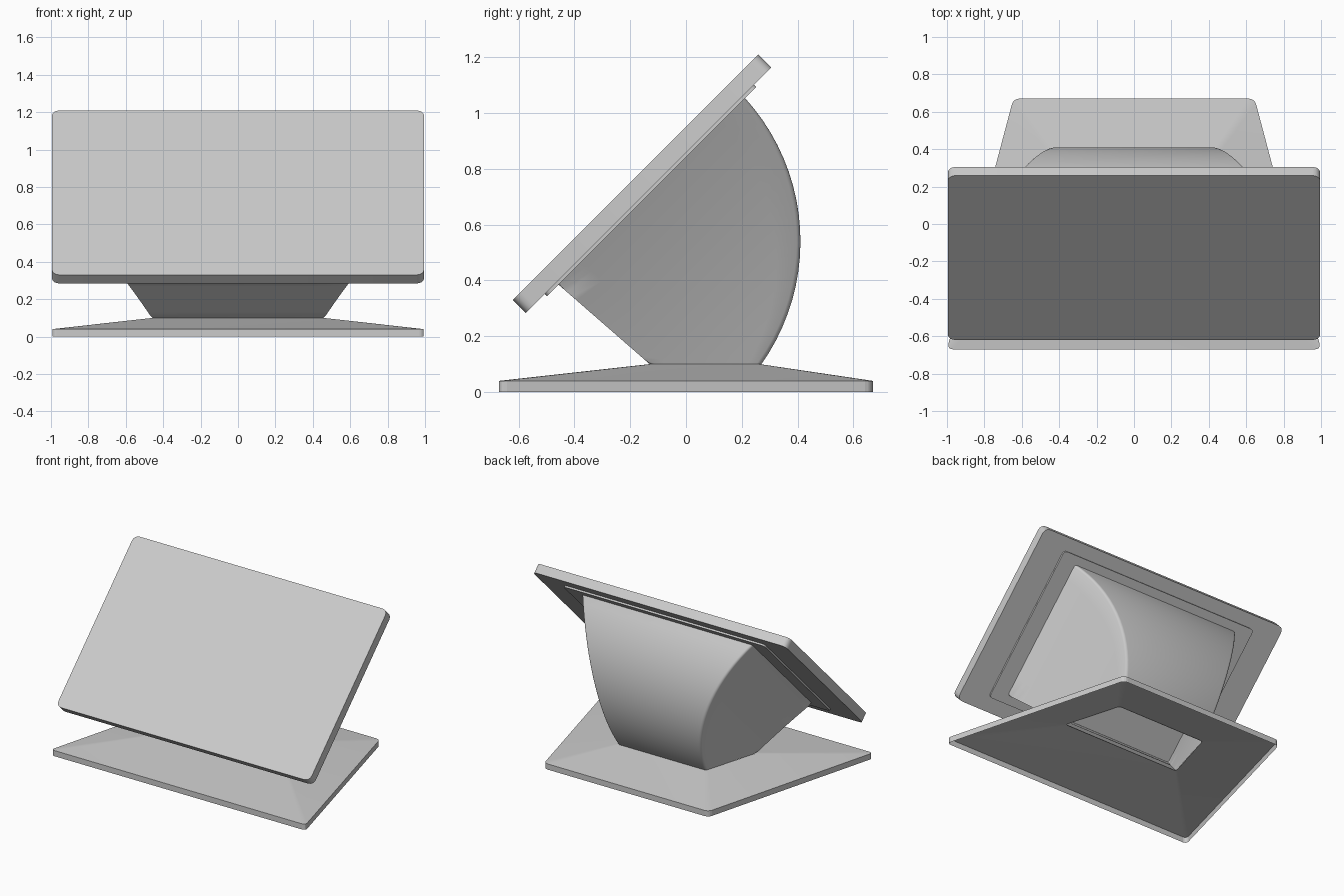
import bpy, bmesh, math
from mathutils import Vector, Matrix

if "Cube" in bpy.data.objects:
    bpy.data.objects.remove(bpy.data.objects["Cube"])


def finish(name, bm, angle=30):
    bmesh.ops.recalc_face_normals(bm, faces=bm.faces)
    mesh = bpy.data.meshes.new(name)
    bm.to_mesh(mesh)
    bm.free()
    ob = bpy.data.objects.new(name, mesh)
    bpy.context.collection.objects.link(ob)
    bpy.ops.object.select_all(action='DESELECT')
    ob.select_set(True)
    bpy.context.view_layer.objects.active = ob
    bpy.ops.object.shade_smooth_by_angle(angle=math.radians(angle))
    return ob


def rounded(corners, r, n=5):
    """2D outline with each corner replaced by a small curve."""
    pts = [Vector(c) for c in corners]
    out = []
    for i, p in enumerate(pts):
        a = p + (pts[i - 1] - p).normalized() * r
        b = p + (pts[(i + 1) % len(pts)] - p).normalized() * r
        for k in range(n):
            t = k / (n - 1)
            out.append(a * (1 - t) ** 2 + p * 2 * t * (1 - t) * 0.85
                       + (a + b) * t * (1 - t) * 0.15 + b * t * t)
    return out


def loft(bm, rings):
    """Quads between successive closed rings of 3D points."""
    loops = [[bm.verts.new(p) for p in ring] for ring in rings]
    for a, b in zip(loops, loops[1:]):
        for j in range(len(a)):
            k = (j + 1) % len(a)
            bm.faces.new((a[j], a[k], b[k], b[j]))
    return loops


# Tilted frame: local x across, local y up the screen, local z towards the back
c = math.sqrt(0.5)
tilt = Matrix(((1, 0, 0), (0, c, c), (0, c, -c)))


def tilted_slab(name, hw, s0, s1, d0, d1, r):
    outline = rounded([(-hw, s0), (hw, s0), (hw, s1), (-hw, s1)], r)
    bm = bmesh.new()
    loops = loft(bm, [[tilt @ Vector((p.x, p.y, d)) for p in outline] for d in (d0, d1)])
    for lp in loops:
        bm.faces.new(lp)
    return finish(name, bm)


# Screen and the thin mounting plate behind it
tilted_slab("screen", 0.995, -0.29 * c, 1.468 * c, -0.95 * c, -0.858 * c, 0.04)
tilted_slab("mounting_plate", 0.79, -0.155 * c, 1.345 * c, -0.858 * c, -0.841 * c, 0.025)


# Hollow stand body, narrowing away from the screen, open at both ends
def half_width(y, z):
    d = (y - z + 0.842) * c
    return 0.67 - 0.53 * d + 0.11 * d * d


N, M = 20, 8
cy, cz, R = -0.352, 0.54, 0.762
a0, a1 = math.atan2(1.055 - cz, 0.213 - cy), math.atan2(0.1 - cz, 0.265 - cy)
rings = []
for i in range(N + 1):
    t = i / N
    front = Vector((-0.457, 0.385)).lerp(Vector((-0.13, 0.1)), t)
    a = a0 + (a1 - a0) * t
    back = Vector((cy + R * math.cos(a), cz + R * math.sin(a)))
    side = [front.lerp(back, k / M) for k in range(M + 1)]
    rings.append([(half_width(*p), p.x, p.y) for p in side]
                 + [(-half_width(*p), p.x, p.y) for p in reversed(side)])
bm = bmesh.new()
loops = loft(bm, rings)
ridges = []
for a, b in zip(loops, loops[1:]):
    for j in (0, M, M + 1, 2 * M + 1):
        ridges.append(bm.edges.get((a[j], b[j])))
bmesh.ops.bevel(bm, geom=ridges, offset=0.015, segments=3, profile=0.5, affect='EDGES')
finish("stand_body", bm, 40)

# Base: open-bottomed sloping shell with a short vertical rim
outer = rounded([(-1, -0.67), (1, -0.67), (0.645, 0.67), (-0.645, 0.67)], 0.03)
wf, wb = half_width(-0.13, 0.1), half_width(0.265, 0.1)
inner = rounded([(-wf, -0.13), (wf, -0.13), (wb, 0.265), (-wb, 0.265)], 0.015)
bm = bmesh.new()
loft(bm, [[(p.x, p.y, z) for p in ring]
          for ring, z in ((outer, 0), (outer, 0.04), (inner, 0.1))])
finish("base", bm, 5)
